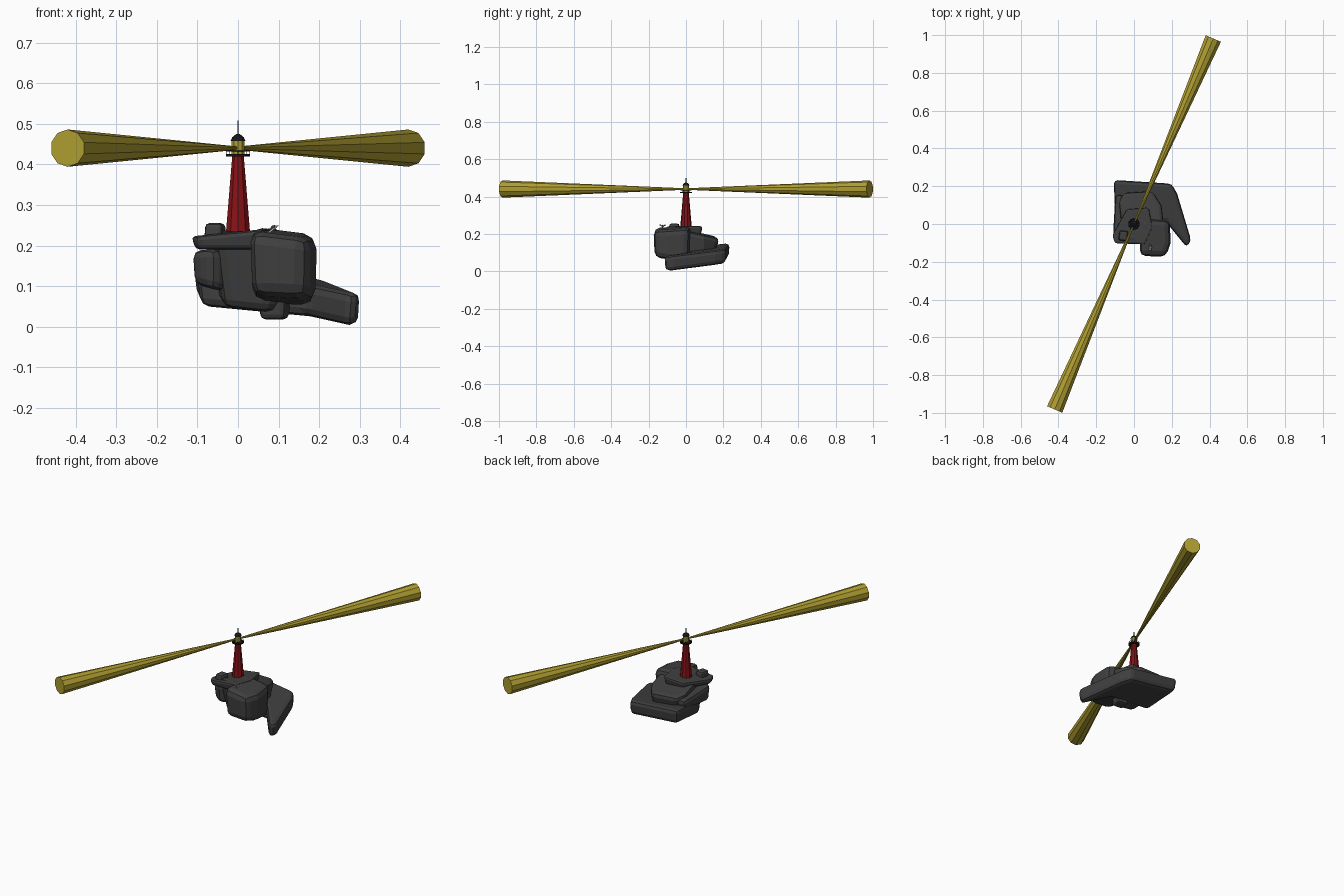
import bpy, bmesh, math
from mathutils import Vector

if "Cube" in bpy.data.objects:
    bpy.data.objects.remove(bpy.data.objects["Cube"])


def material(name, rgb):
    m = bpy.data.materials.new(name)
    m.diffuse_color = (*rgb, 1)
    m.use_nodes = True
    m.node_tree.nodes["Principled BSDF"].inputs["Base Color"].default_value = m.diffuse_color
    return m


ROCK = material("dark rock", (0.05, 0.05, 0.05))
RED = material("tower red", (0.24, 0.006, 0.008))
BLACK = material("iron black", (0.008, 0.008, 0.009))
LIGHT = material("lamp yellow", (0.43, 0.34, 0.03))
WHITE = material("bird white", (0.75, 0.75, 0.75))
GREY = material("wing grey", (0.25, 0.25, 0.3))
ORANGE = material("beak orange", (0.7, 0.25, 0.03))


def add_object(name, bm, mat):
    bmesh.ops.recalc_face_normals(bm, faces=bm.faces)
    me = bpy.data.meshes.new(name)
    bm.to_mesh(me)
    bm.free()
    me.materials.append(mat)
    ob = bpy.data.objects.new(name, me)
    bpy.context.collection.objects.link(ob)
    return ob


def rock(name, outline, bottom, top, bevel=0.025, taper=0.9):
    """Boulder: an outline between two sloping planes z = a + b*x + c*y."""
    bm = bmesh.new()
    n = len(outline)
    cx, cy = sum(p[0] for p in outline) / n, sum(p[1] for p in outline) / n
    rings = []
    for (a, b, c), s in ((bottom, taper), (top, 1)):
        pts = [(cx + (x - cx) * s, cy + (y - cy) * s) for x, y in outline]
        rings.append([bm.verts.new((x, y, a + b * x + c * y)) for x, y in pts])
    lo, hi = rings
    bm.faces.new(lo[::-1])
    bm.faces.new(hi)
    for i in range(n):
        j = (i + 1) % n
        bm.faces.new((lo[i], lo[j], hi[j], hi[i]))
    ob = add_object(name, bm, ROCK)
    mod = ob.modifiers.new("worn edges", "BEVEL")
    mod.width, mod.segments, mod.limit_method = bevel, 2, "ANGLE"
    return ob


def cone(name, start, end, r1, r2, mat, sides=10):
    start, end = Vector(start), Vector(end)
    axis = end - start
    bm = bmesh.new()
    bmesh.ops.create_cone(bm, cap_ends=True, segments=sides, radius1=r1,
                          radius2=r2, depth=axis.length)
    ob = add_object(name, bm, mat)
    ob.location = (start + end) / 2
    ob.rotation_euler = axis.to_track_quat("Z", "Y").to_euler()
    return ob


# Rock pile
rock("tilted_slab", [(-.11, .235), (.2, .215), (.23, .16), (.305, -.09), (.28, -.125),
                     (.17, .01), (-.1, .0)],
     (.04, -.1, .1), (.12, -.1, .09), .022, .96)
rock("core_rock", [(-.06, -.09), (.09, -.1), (.16, .0), (.15, .1), (.1, .18), (-.06, .17),
                   (-.085, .12)],
     (.05, -.1, .15), (.22, -.03, -.22), .03, .75)
rock("front_boulder", [(.03, -.17), (.17, -.175), (.195, -.1), (.19, .02), (.03, .03)],
     (.06, -.05, -.13), (.25, -.12, .07), .03, .93)
rock("left_boulder", [(-.112, -.06), (-.06, -.09), (-.02, -.05), (-.02, .15), (-.1, .16)],
     (.08, -.25, .05), (.185, 0, -.08), .02)
rock("tower_ledge", [(-.118, -.06), (-.105, -.105), (.06, -.11), (.1, -.02), (.08, .09),
                     (-.04, .08)],
     (.19, 0, 0), (.234, .1, 0), .012, .9)
rock("foot_stone", [(.045, -.04), (.12, -.05), (.135, .03), (.06, .04)],
     (.018, 0, 0), (.1, 0, 0), .012, .8)
rock("top_stone", [(-.082, -.085), (-.04, -.09), (-.03, -.04), (-.075, -.035)],
     (.21, 0, 0), (.255, 0, 0), .01, 1.1)

# Lighthouse tower, gallery and lantern
cone("tower", (0, 0, .2), (0, 0, .42), .034, .015, RED)
cone("gallery", (0, 0, .419), (0, 0, .425), .031, .031, BLACK)
cone("lantern_room", (0, 0, .425), (0, 0, .46), .017, .017, LIGHT)
cone("dome_lower", (0, 0, .458), (0, 0, .467), .019, .015, BLACK)
cone("dome_upper", (0, 0, .467), (0, 0, .475), .015, .004, BLACK)
cone("spire", (0, 0, .473), (0, 0, .508), .0022, .001, BLACK, 6)
for i in range(8):
    t = math.tau * i / 8
    x, y = .029 * math.cos(t), .029 * math.sin(t)
    u = t + math.tau / 8
    cone("rail_post", (x, y, .424), (x, y, .433), .0008, .0008, BLACK, 4)
    cone("rail_bar", (x, y, .433), (.029 * math.cos(u), .029 * math.sin(u), .433),
         .0008, .0008, BLACK, 4)

# Two light beams
for side in (1, -1):
    cone("light_beam", (0, 0, .44), (side * .42, side * .982, .44), .004, .046, LIGHT)

# Small sea bird above the front boulder
cone("bird_body", (.075, -.125, .231), (.09, -.125, .244), .002, .004, WHITE, 6)
cone("bird_head", (.09, -.125, .244), (.096, -.125, .248), .004, .002, WHITE, 6)
cone("bird_beak", (.096, -.125, .248), (.101, -.125, .249), .0015, .0003, ORANGE, 5)
for side in (1, -1):
    bm = bmesh.new()
    pts = [(.078, 0, .236), (.09, 0, .242), (.092, .014, .25), (.083, .018, .247)]
    bm.faces.new([bm.verts.new((x, -.125 + side * y, z)) for x, y, z in pts])
    wing = add_object("bird_wing", bm, GREY)
    wing.modifiers.new("thickness", "SOLIDIFY").thickness = .0015
